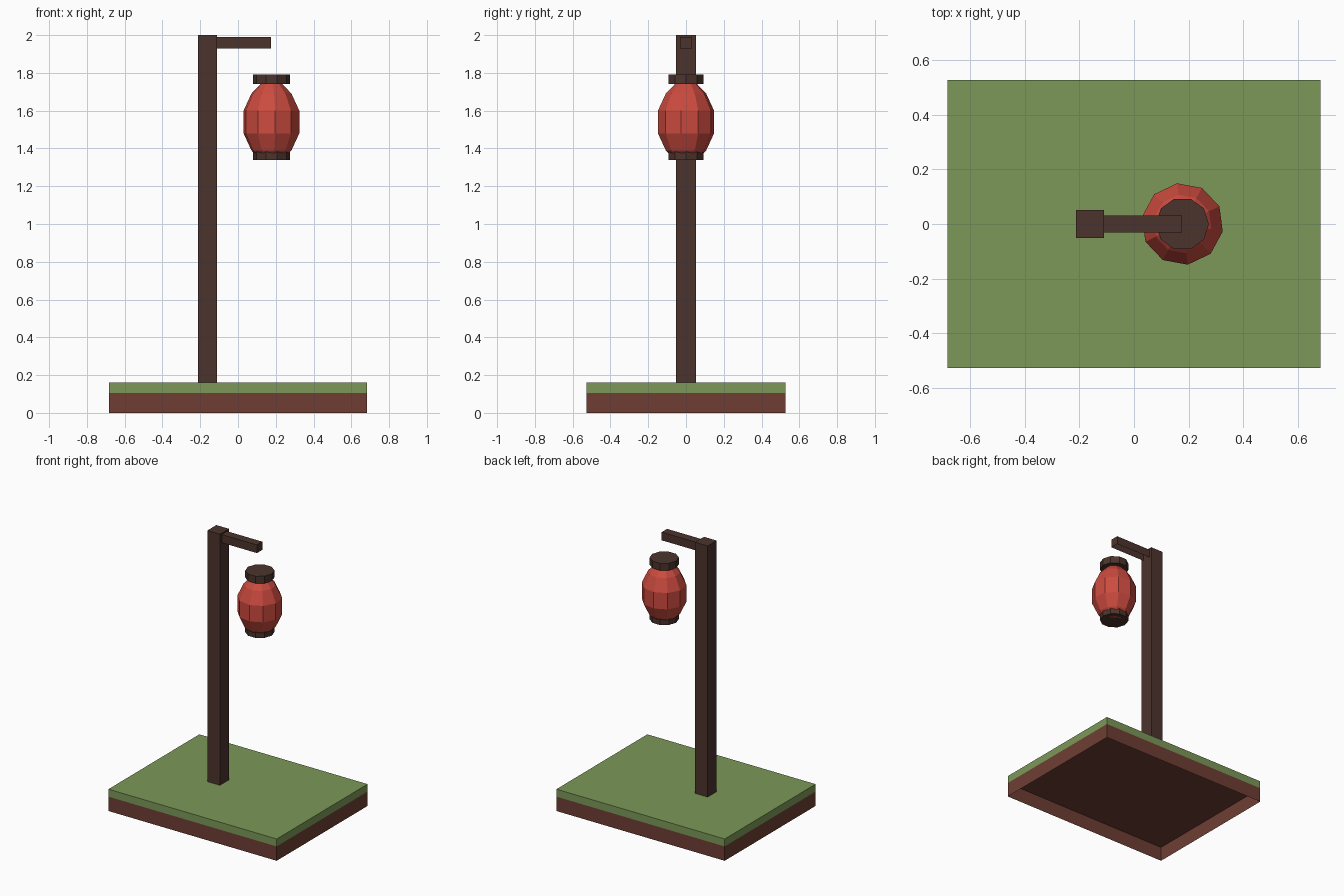
import bpy
import bmesh
import math

default = bpy.data.objects.get("Cube")
if default:
    bpy.data.objects.remove(default, do_unlink=True)


def material(name, color):
    mat = bpy.data.materials.new(name)
    mat.use_nodes = True
    mat.diffuse_color = (*color, 1)
    mat.node_tree.nodes["Principled BSDF"].inputs["Base Color"].default_value = (*color, 1)
    return mat


grass = material("grass green", (0.202, 0.314, 0.098))
soil = material("soil brown", (0.156, 0.048, 0.033))
wood = material("dark wood", (0.072, 0.034, 0.026))
paper = material("lantern red", (0.6, 0.07, 0.05))


def finish(name, bm, mat):
    bmesh.ops.recalc_face_normals(bm, faces=bm.faces)
    mesh = bpy.data.meshes.new(name)
    bm.to_mesh(mesh)
    bm.free()
    mesh.materials.append(mat)
    obj = bpy.data.objects.new(name, mesh)
    bpy.context.collection.objects.link(obj)
    return obj


def box(name, x, y, z, mat, open_bottom=False):
    """Box between the given (low, high) limits, optionally without its underside."""
    bm = bmesh.new()
    bmesh.ops.create_cube(bm, size=1)
    for v in bm.verts:
        v.co = [lim[int(c > 0)] for lim, c in zip((x, y, z), v.co)]
    if open_bottom:
        bm.normal_update()
        under = [f for f in bm.faces if f.normal.z < -0.5]
        bmesh.ops.delete(bm, geom=under, context="FACES_ONLY")
    return finish(name, bm, mat)


def lathe(name, center_x, profile, mat, sides=10, turn=0):
    """Faceted solid from (radius, height) rings, capped at both ends."""
    bm = bmesh.new()
    angles = [math.radians(turn) + math.tau * i / sides for i in range(sides)]
    rings = [[bm.verts.new((center_x + r * math.cos(a), r * math.sin(a), z))
              for a in angles] for r, z in profile]
    for low, high in zip(rings, rings[1:]):
        for i in range(sides):
            j = (i + 1) % sides
            bm.faces.new((low[i], low[j], high[j], high[i]))
    bm.faces.new(rings[0])
    bm.faces.new(rings[-1])
    return finish(name, bm, mat)


# Ground block: hollow soil tray topped with grass
ground_x, ground_y = (-0.682, 0.682), (-0.526, 0.526)
box("soil_base", ground_x, ground_y, (0, 0.105), soil, open_bottom=True)
box("grass_top", ground_x, ground_y, (0.105, 0.16), grass, open_bottom=True)

# Post and the arm reaching over the lantern
box("post", (-0.212, -0.11), (-0.052, 0.052), (0.16, 2), wood)
box("arm", (-0.11, 0.175), (-0.031, 0.031), (1.93, 1.99), wood, open_bottom=True)

# Lantern: faceted paper body between two wooden caps
lantern_x = 0.177
half = [(0.15, 0.06), (0.108, 0.15), (0.06, 0.2)]
middle = 1.54
body = [(r, middle - h) for r, h in reversed(half)] + [(r, middle + h) for r, h in half]
lathe("lantern_body", lantern_x, body, paper, turn=25.5)
for name, bottom in (("lantern_bottom_cap", 1.34), ("lantern_top_cap", 1.74)):
    lathe(name, lantern_x, [(0.097, bottom), (0.097, bottom + 0.052)], wood)
